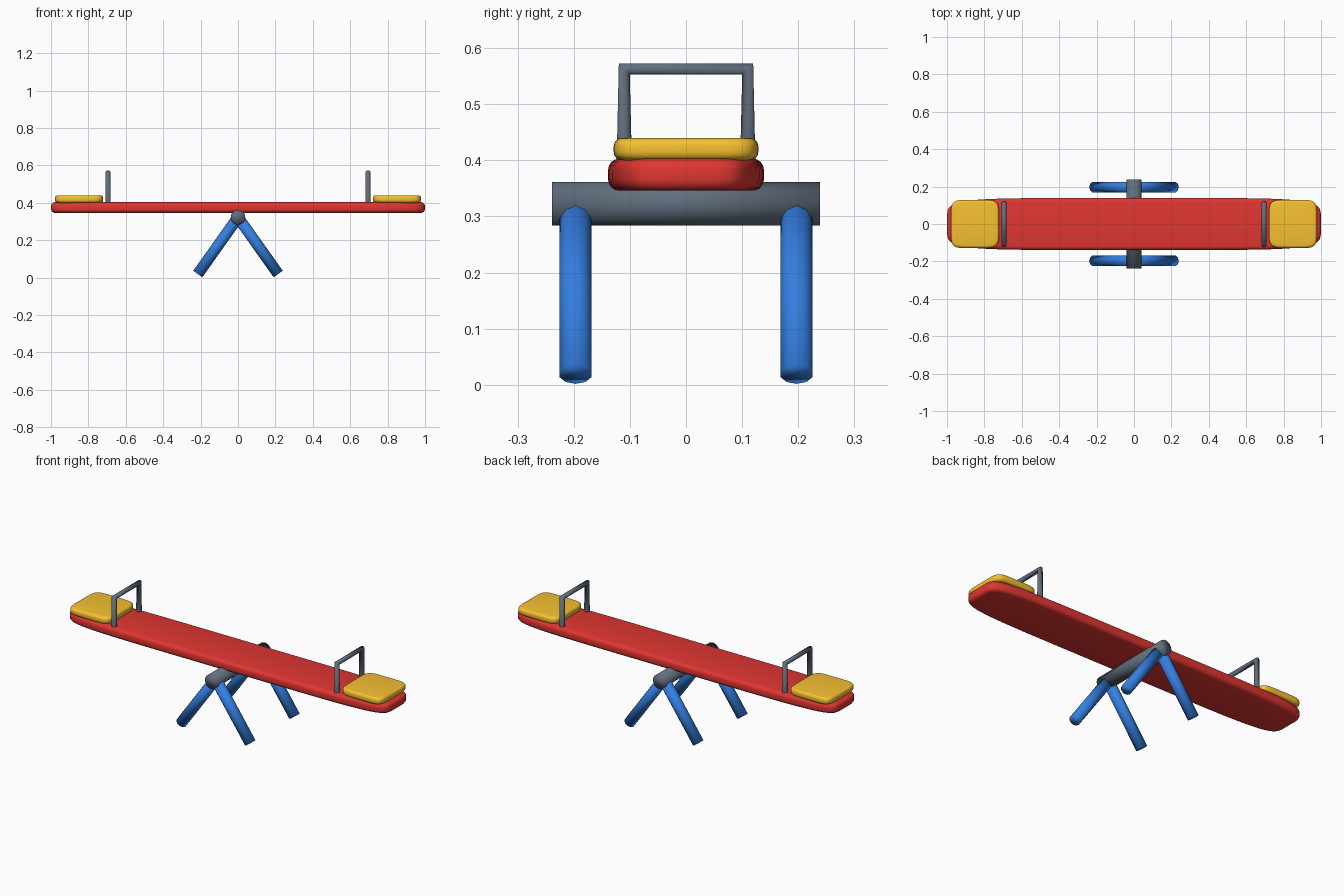
import bpy, bmesh, math
from mathutils import Matrix, Vector

if "Cube" in bpy.data.objects:
    bpy.data.objects.remove(bpy.data.objects["Cube"])


def material(name, color):
    m = bpy.data.materials.new(name)
    m.diffuse_color = (*color, 1)
    m.use_nodes = True
    m.node_tree.nodes["Principled BSDF"].inputs["Base Color"].default_value = m.diffuse_color
    return m


RED = material("red", (0.75, 0.037, 0.031))
YELLOW = material("yellow", (0.92, 0.53, 0.03))
BLUE = material("blue", (0.034, 0.21, 0.75))
STEEL = material("steel", (0.12, 0.155, 0.205))


def pad(name, center_x, half_x, half_y, z0, z1, rounding, mat, power=6, count=48, steps=4):
    """Slab with a squarish rounded outline and rounded top and bottom edges."""
    bm = bmesh.new()

    def ring(inset, z):
        verts = []
        for i in range(count):
            t = math.tau * (i + 0.5) / count
            c, s = math.cos(t), math.sin(t)
            x = math.copysign(abs(c) ** (2 / power), c) * (half_x - inset)
            y = math.copysign(abs(s) ** (2 / power), s) * (half_y - inset)
            verts.append(bm.verts.new((x, y, z)))
        return verts

    arc = [math.pi / 2 * k / steps for k in range(steps + 1)]
    lower = [(rounding * (1 - math.sin(a)), z0 + rounding * (1 - math.cos(a))) for a in arc]
    upper = [(d, z0 + z1 - z) for d, z in reversed(lower)]
    rings = [ring(d, z) for d, z in lower + upper]
    for low, high in zip(rings, rings[1:]):
        for i in range(count):
            j = (i + 1) % count
            bm.faces.new((low[i], low[j], high[j], high[i]))
    bm.faces.new(rings[0][::-1])
    bm.faces.new(rings[-1])
    mesh = bpy.data.meshes.new(name)
    bm.to_mesh(mesh)
    bm.free()
    mesh.shade_smooth()
    mesh.materials.append(mat)
    ob = bpy.data.objects.new(name, mesh)
    ob.location.x = center_x
    bpy.context.collection.objects.link(ob)
    return ob


def rod(name, a, b, radius, sides, mat):
    """Straight capped cylinder between two points."""
    a, b = Vector(a), Vector(b)
    d = b - a
    bpy.ops.mesh.primitive_cylinder_add(vertices=sides, radius=radius, depth=d.length)
    ob = bpy.context.object
    ob.name = name
    turn = Vector((0, 0, 1)).rotation_difference(d).to_matrix().to_4x4()
    ob.data.transform(turn @ Matrix.Rotation(math.pi / 2, 4, 'Z'))
    ob.location = (a + b) / 2
    bpy.ops.object.shade_smooth()
    ob.data.materials.append(mat)
    return ob


def tube(name, points, radius, mat):
    """Bent pipe along a polyline."""
    cu = bpy.data.curves.new(name, 'CURVE')
    cu.dimensions = '3D'
    cu.bevel_depth = radius
    cu.bevel_resolution = 3
    cu.use_fill_caps = True
    sp = cu.splines.new('POLY')
    sp.points.add(len(points) - 1)
    for p, co in zip(sp.points, points):
        p.co = (*co, 1)
    cu.materials.append(mat)
    ob = bpy.data.objects.new(name, cu)
    bpy.context.collection.objects.link(ob)
    bpy.ops.object.select_all(action='DESELECT')
    ob.select_set(True)
    bpy.context.view_layer.objects.active = ob
    bpy.ops.object.convert(target='MESH')
    return bpy.context.object


# Plank and pivot axle
pad("plank", 0, 1.0, 0.139, 0.346, 0.403, 0.02, RED)
rod("axle", (0, -0.239, 0.3225), (0, 0.239, 0.3225), 0.039, 32, STEEL)

for s, side in ((-1, "left"), (1, "right")):
    # Seat pad and hand grip at each end
    pad(side + "_seat", s * 0.85, 0.129, 0.129, 0.40, 0.44, 0.015, YELLOW)
    x = s * 0.695
    tube(side + "_handle",
         [(x, -0.11, 0.39), (x, -0.11, 0.563), (x, 0.11, 0.563), (x, 0.11, 0.39)],
         0.0145, STEEL)
    # Splayed legs under the axle
    for y, end in ((-0.197, "front"), (0.197, "back")):
        rod(f"{end}_{side}_leg", (0, y, 0.322), (s * 0.215, y, 0.019), 0.03, 10, BLUE)
